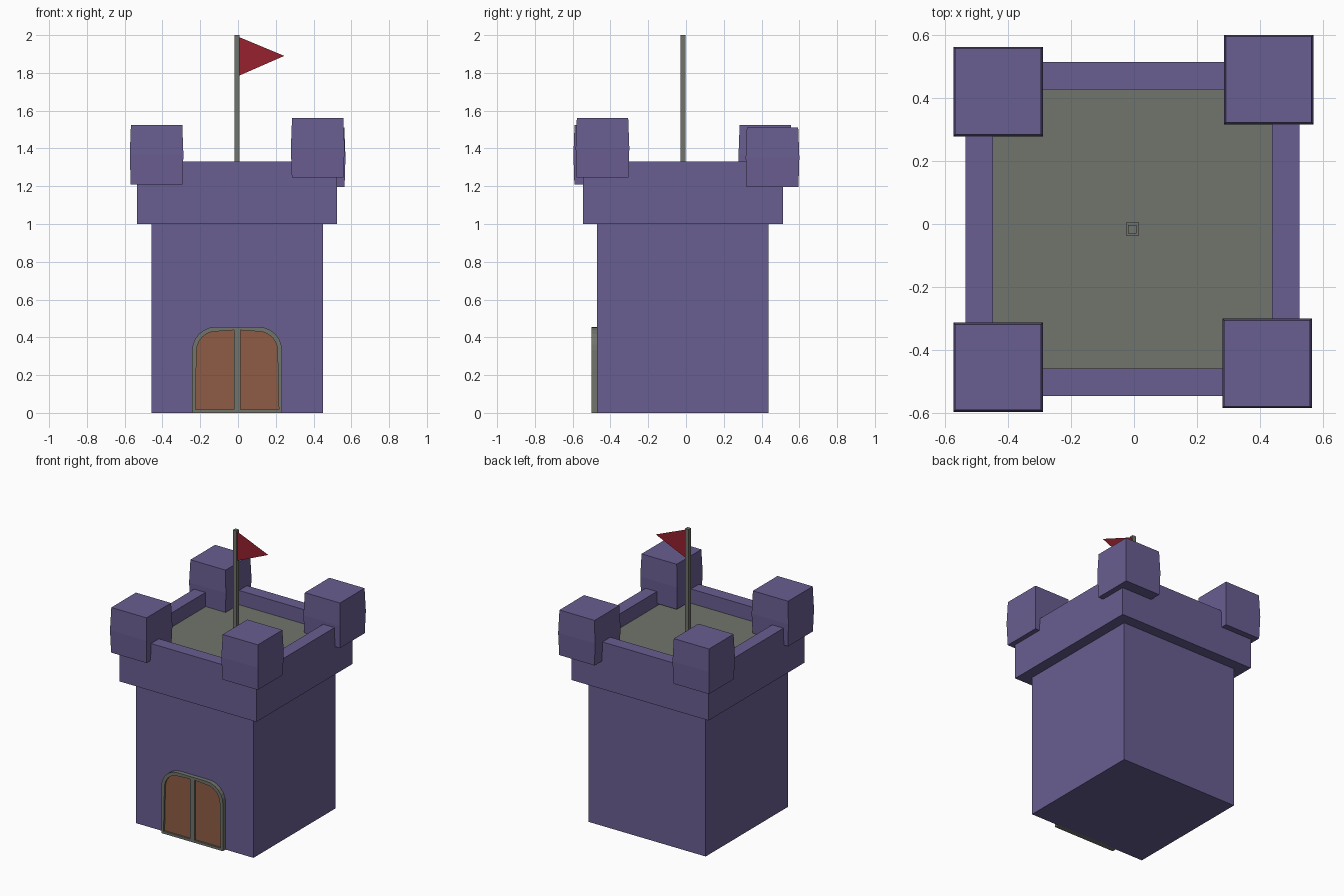
import bpy, bmesh, math
from mathutils import Vector

if "Cube" in bpy.data.objects:
    bpy.data.objects.remove(bpy.data.objects["Cube"])

CX, CY = -0.005, -0.016   # tower axis


def material(name, rgb):
    m = bpy.data.materials.new(name)
    m.diffuse_color = (*rgb, 1)
    m.use_nodes = True
    m.node_tree.nodes["Principled BSDF"].inputs["Base Color"].default_value = m.diffuse_color
    return m


PURPLE = material("purple stone", (0.142, 0.112, 0.283))
GREY = material("grey", (0.165, 0.173, 0.150))
BROWN = material("brown wood", (0.270, 0.107, 0.060))
RED = material("red cloth", (0.305, 0.015, 0.026))


def finish(name, bm, *mats):
    bmesh.ops.recalc_face_normals(bm, faces=bm.faces)
    me = bpy.data.meshes.new(name)
    bm.to_mesh(me)
    bm.free()
    for m in mats:
        me.materials.append(m)
    ob = bpy.data.objects.new(name, me)
    bpy.context.collection.objects.link(ob)
    return ob


def stack(cx, cy, levels):
    """Square rings (z, half width) joined into a closed block; returns bmesh and top face."""
    bm = bmesh.new()
    rings = [[bm.verts.new((cx + sx * h, cy + sy * h, z))
              for sx, sy in ((-1, -1), (1, -1), (1, 1), (-1, 1))] for z, h in levels]
    for a, b in zip(rings, rings[1:]):
        for i in range(4):
            j = (i + 1) % 4
            bm.faces.new((a[i], a[j], b[j], b[i]))
    bm.faces.new(rings[0][::-1])
    top = bm.faces.new(rings[-1])
    bm.normal_update()
    return bm, top


# Tower body
finish("tower_body", stack(CX, CY, [(0, 0.454), (1.0, 0.454)])[0], PURPLE)

# Parapet with a sunken grey floor
bm, top = stack(CX, CY, [(1.0, 0.53), (1.33, 0.53)])
bmesh.ops.inset_region(bm, faces=[top], thickness=0.124)
walls = bmesh.ops.extrude_discrete_faces(bm, faces=[top])["faces"]
bmesh.ops.translate(bm, verts=walls[0].verts, vec=(0, 0, -0.10))
walls[0].material_index = 1
finish("parapet", bm, PURPLE, GREY)

# Corner turrets, slightly bulged, each a little offset
for name, x, y, z in (("front_left", -0.431, -0.454, 1.21),
                      ("front_right", 0.422, -0.442, 1.245),
                      ("back_left", -0.431, 0.420, 1.21),
                      ("back_right", 0.427, 0.458, 1.195)):
    bm, _ = stack(x, y, [(z, 0.137), (z + 0.157, 0.142), (z + 0.315, 0.136)])
    finish(name + "_turret", bm, PURPLE)

# Flag pole with a small foot
finish("pole_foot", stack(CX, CY, [(1.23, 0.021), (1.25, 0.021)])[0], GREY)
finish("flag_pole", stack(CX, CY, [(1.23, 0.0135), (2.0, 0.0135)])[0], GREY)

# Pennant
bm = bmesh.new()
bm.faces.new([bm.verts.new(p) for p in ((0.005, CY, 1.785), (0.245, CY, 1.89), (0.005, CY, 1.99))])
finish("flag", bm, RED)


# Arched door leaves: framed outline with recessed wooden panel
def door_leaf(name, side):
    w, h, r = 0.238, 0.455, 0.125
    pts = [(0, 0), (w, 0)]
    pts += [(w - r + r * math.cos(a), h - r + r * math.sin(a))
            for a in (math.pi / 2 * i / 6 for i in range(7))]
    pts.append((0, h))
    bm = bmesh.new()
    back = bm.faces.new([bm.verts.new((CX + side * u, -0.465, v)) for u, v in pts])
    ext = bmesh.ops.extrude_face_region(bm, geom=[back], use_keep_orig=True)["geom"]
    bmesh.ops.translate(bm, verts=[g for g in ext if isinstance(g, bmesh.types.BMVert)],
                        vec=(0, -0.035, 0))
    bmesh.ops.recalc_face_normals(bm, faces=bm.faces)
    bm.faces.ensure_lookup_table()
    front = min(bm.faces, key=lambda f: f.calc_center_median().y)
    bmesh.ops.inset_region(bm, faces=[front], thickness=0.024)
    panel = bmesh.ops.extrude_discrete_faces(bm, faces=[front])["faces"][0]
    bmesh.ops.translate(bm, verts=panel.verts, vec=(0, 0.012, 0))
    panel.material_index = 1
    finish(name, bm, GREY, BROWN)


door_leaf("left_door", -1)
door_leaf("right_door", 1)
